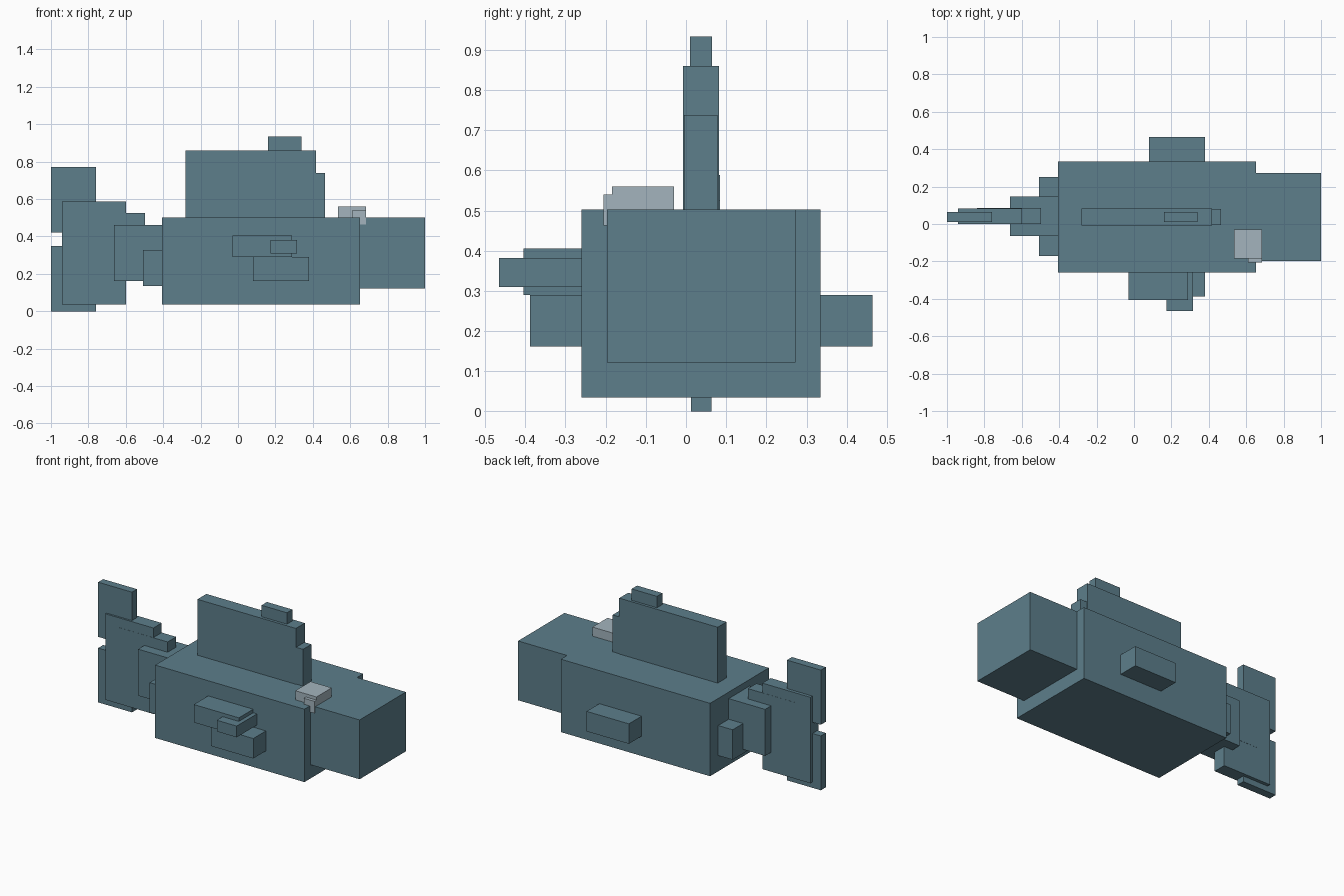
import bpy
import bmesh


def material(name, rgb):
    m = bpy.data.materials.new(name)
    m.diffuse_color = (*rgb, 1)
    return m


SKIN = material("slate_blue", (0.109, 0.209, 0.258))
PALE = material("pale_grey", (0.366, 0.456, 0.509))


def box(name, x, y, z, mat=SKIN):
    """Axis-aligned box from (min, max) ranges."""
    bm = bmesh.new()
    bmesh.ops.create_cube(bm, size=1)
    for v in bm.verts:
        v.co = [r[0] if c < 0 else r[1] for c, r in zip(v.co, (x, y, z))]
    me = bpy.data.meshes.new(name)
    bm.to_mesh(me)
    bm.free()
    me.materials.append(mat)
    ob = bpy.data.objects.new(name, me)
    bpy.context.collection.objects.link(ob)
    return ob


# Body and head
box("body", (-0.405, 0.653), (-0.26, 0.335), (0.035, 0.502))
box("head", (0.653, 1.0), (-0.197, 0.272), (0.122, 0.502))

# Eye: slab on top with a small lid hanging at the side
box("eye", (0.535, 0.685), (-0.184, -0.03), (0.50, 0.56), PALE)
box("eye_lid", (0.61, 0.685), (-0.205, -0.184), (0.463, 0.54), PALE)

# Back fin
box("back_fin", (-0.282, 0.416), (-0.008, 0.082), (0.50, 0.86))
box("back_fin_step", (0.416, 0.465), (-0.005, 0.079), (0.50, 0.738))
box("back_fin_tip", (0.16, 0.34), (0.01, 0.065), (0.86, 0.933))

# Side fins
box("front_fin_upper", (-0.03, 0.29), (-0.405, -0.26), (0.29, 0.405))
box("front_fin_tip", (0.175, 0.316), (-0.465, -0.26), (0.31, 0.382))
box("front_fin_lower", (0.08, 0.38), (-0.388, -0.26), (0.162, 0.29))
box("rear_fin", (0.08, 0.38), (0.335, 0.464), (0.162, 0.29))

# Tail root
box("tail_root", (-0.663, -0.405), (-0.064, 0.146), (0.162, 0.46))
box("tail_root_collar", (-0.507, -0.405), (-0.17, 0.252), (0.136, 0.328))

# Tail fin with its upper and lower lobes
box("tail_fin", (-0.94, -0.60), (0.0, 0.084), (0.037, 0.588))
box("tail_fin_inner", (-0.84, -0.498), (-0.001, 0.085), (0.245, 0.526))
for name, z in (("tail_lobe_upper", (0.42, 0.77)), ("tail_lobe_lower", (0.0, 0.348))):
    box(name, (-1.0, -0.76), (0.012, 0.063), z)
